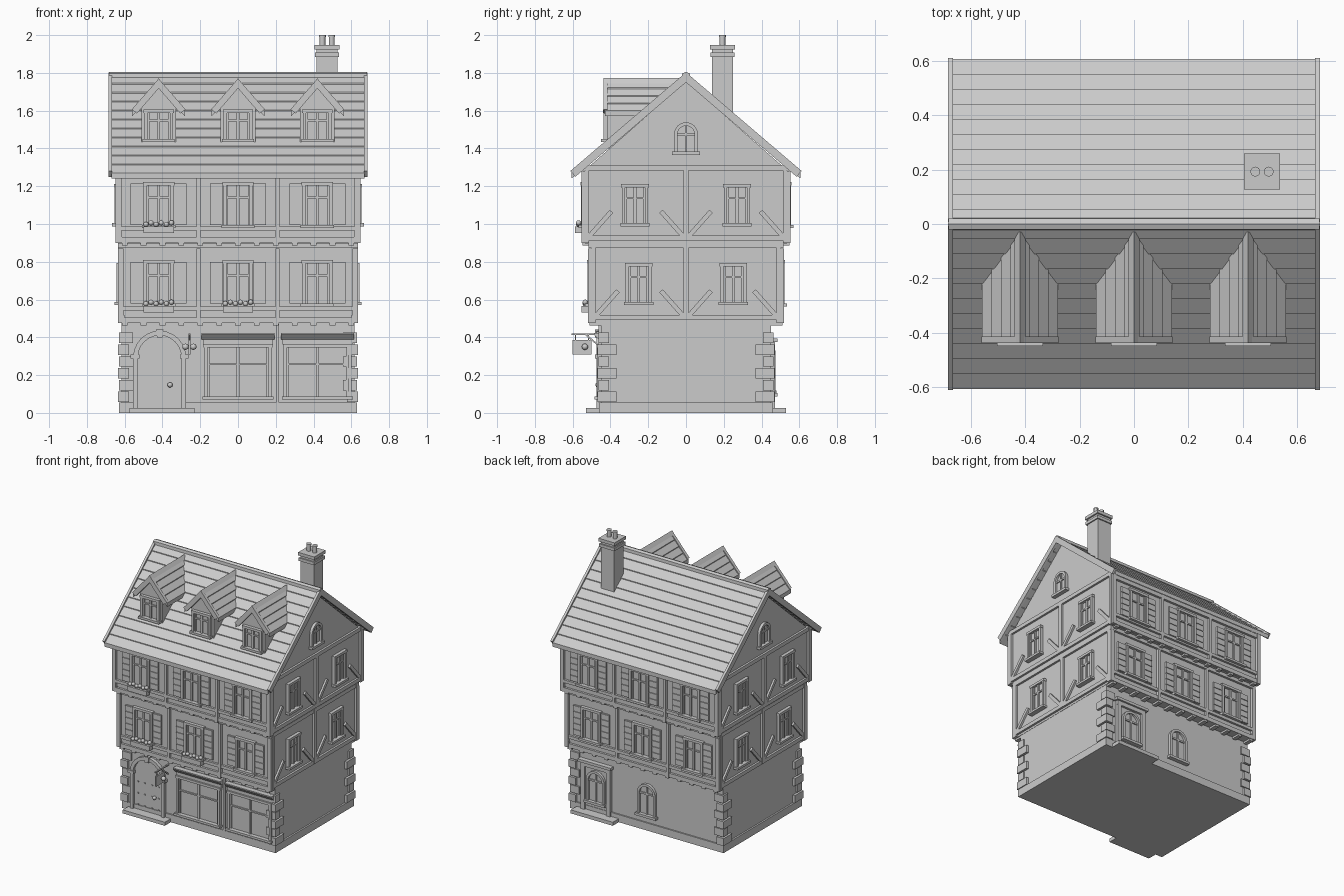
import bpy, bmesh, math
from mathutils import Matrix, Vector

if "Cube" in bpy.data.objects:
    bpy.data.objects.remove(bpy.data.objects["Cube"])

stone = bpy.data.materials.new("light_grey")
stone.diffuse_color = (0.6, 0.6, 0.6, 1)
stone.use_nodes = True
stone.node_tree.nodes["Principled BSDF"].inputs["Base Color"].default_value = stone.diffuse_color
parts = {}
FRONT, RIGHT, BACK, LEFT = 0, 90, 180, 270


def part(name):
    return parts.setdefault(name, bmesh.new()) if name not in parts else parts[name]


def prism(name, pts, d0, d1, a=FRONT):
    """Outline in wall coordinates (u along, z up), extruded outward from d0 to d1."""
    bm, rot = part(name), Matrix.Rotation(math.radians(a), 3, 'Z')
    lo, hi = [[bm.verts.new(rot @ Vector((u, -d, z))) for u, z in pts] for d in (d0, d1)]
    bm.faces.new(lo)
    bm.faces.new(hi[::-1])
    for i in range(len(pts)):
        j = (i + 1) % len(pts)
        bm.faces.new((lo[i], hi[i], hi[j], lo[j]))


def box(name, u0, u1, d0, d1, z0, z1, a=FRONT):
    prism(name, [(u0, z0), (u1, z0), (u1, z1), (u0, z1)], d0, d1, a)


def bar(name, p, q, width, d0, d1, a=FRONT):
    p, q = Vector(p), Vector(q)
    t = (q - p).normalized() * width / 2
    n = Vector((-t.y, t.x))
    prism(name, [p - n, q - n, q + n, p + n], d0, d1, a)


def arc(u, z, r, n=12):
    return [(u + r * math.cos(math.pi * i / n), z + r * math.sin(math.pi * i / n)) for i in range(n + 1)]


def arch(name, u, z0, spring, r0, r1, d0, d1, a):
    """Round arch ring standing on two jambs."""
    inner, outer = arc(u, spring, r0), arc(u, spring, r1)
    pts = [(u + r0, z0), (u + r1, z0)] + outer + [(u - r1, z0), (u - r0, z0)] + inner[::-1]
    prism(name, pts, d0, d1, a)


def ball(name, loc, r):
    bmesh.ops.create_icosphere(part(name), subdivisions=2, radius=r, matrix=Matrix.Translation(loc))


def window(u, z0, z1, hw, d, a, transom=0.66, name="window_frames"):
    box("window_glass", u - hw, u + hw, d - 0.01, d + 0.004, z0, z1, a)
    for k in (-1, 1):
        x = sorted((u + k * hw, u + k * (hw - 0.018)))
        box(name, x[0], x[1], d - 0.01, d + 0.022, z0, z1, a)
        x = sorted((u + k * (hw - 0.018), u + k * (hw - 0.028)))
        box(name, x[0], x[1], d - 0.01, d + 0.012, z0, z1, a)
    box(name, u - hw - 0.003, u + hw + 0.003, d - 0.01, d + 0.024, z1 - 0.018, z1, a)
    box(name, u - 0.007, u + 0.007, d - 0.01, d + 0.014, z0, z1, a)
    zt = z0 + (z1 - z0) * transom
    box(name, u - hw, u + hw, d - 0.01, d + 0.013, zt - 0.005, zt + 0.005, a)
    box("window_sills", u - hw - 0.008, u + hw + 0.008, d - 0.01, d + 0.035, z0 - 0.002, z0 + 0.014, a)


def arched_window(u, z0, spring, r, d, a):
    prism("window_glass", [(u - r, z0), (u + r, z0)] + arc(u, spring, r), d - 0.01, d + 0.004, a)
    arch("window_frames", u, z0, spring, r - 0.018, r, d - 0.01, d + 0.02, a)
    box("window_frames", u - 0.006, u + 0.006, d - 0.01, d + 0.012, z0, spring + r - 0.01, a)
    box("window_frames", u - r + 0.01, u + r - 0.01, d - 0.01, d + 0.012, spring - 0.006, spring + 0.006, a)
    box("window_sills", u - r - 0.01, u + r + 0.01, d - 0.01, d + 0.03, z0 - 0.004, z0 + 0.014, a)


def shutter(u0, u1, z0, z1, d, a):
    box("shutters", u0, u1, d - 0.01, d + 0.008, z0, z1, a)
    h = (z1 - z0) / 5
    for i in range(5):
        box("shutters", u0, u1, d, d + 0.014, z0 + i * h + 0.002, z0 + (i + 1) * h - 0.002, a)


# Storey walls and plinth
box("ground_walls", -0.618, 0.618, -0.45, 0.45, 0, 0.48)
box("plinth", -0.63, 0.63, -0.46, 0.46, 0, 0.056)
box("middle_walls", -0.62, 0.62, -0.50, 0.50, 0.476, 0.9)
box("upper_walls", -0.633, 0.633, -0.535, 0.535, 0.898, 1.29)
prism("gable_walls", [(-0.535, 1.285), (0.535, 1.285), (0, 1.755)], -0.633, 0.633, RIGHT)

# Timber framing, windows and shutters: (bottom, top, wall depth, wall half width)
for z0, z1, dy, dx in ((0.476, 0.90, 0.50, 0.62), (0.90, 1.31, 0.535, 0.633)):
    first = z0 < 0.6
    for a in (FRONT, BACK):
        for u0, u1 in ((-dx - 0.015, -dx + 0.015), (-0.221, -0.199), (0.199, 0.221), (dx - 0.015, dx + 0.015)):
            box("timber_posts", u0, u1, dy - 0.02, dy + 0.018, z0, z1 - 0.03, a)
        for b0, b1 in ((z0, z0 + 0.03), (z0 + 0.066, z0 + 0.088), (z1 - 0.028, z1 - (0 if first else 0.03))):
            if b1 > b0:
                box("timber_rails", -dx - 0.013, dx + 0.013, dy - 0.02, dy + 0.016, b0, b1, a)
        box("eave_rail", -0.645, 0.645, 0.52, 0.552, 1.25, 1.28, a)
        for i in range(13):
            u = (i - 6) * 0.1
            box("joist_ends", u - 0.015, u + 0.015, dy - 0.06, dy + 0.012, z0 - 0.014, z0 + 0.004, a)
        for u in (-0.42, 0, 0.42):
            zb = 0.566 if first else 0.98
            window(u, zb, zb + 0.243, 0.08, dy, a)
            shutter(u - 0.148, u - 0.081, zb + 0.014, zb + 0.234, dy, a)
            shutter(u + 0.081, u + 0.148, zb + 0.014, zb + 0.234, dy, a)
    for a in (RIGHT, LEFT):
        zl = z0 + (0.015 if first else 0.012)
        box("timber_rails", -dy - 0.014, dy + 0.014, dx - 0.02, dx + 0.015, zl, zl + 0.028, a)
        box("timber_rails", -dy - 0.014, dy + 0.014, dx - 0.02, dx + 0.015, z1 - 0.028, z1, a)
        box("timber_posts", -0.014, 0.014, dx - 0.02, dx + 0.016, zl, z1, a)
        for k in (-1, 1):
            u = k * dy
            box("timber_posts", min(u, u - k * 0.022), max(u, u - k * 0.022), dx - 0.02, dx + 0.016, z0, z1, a)
            bar("braces", (k * (dy - 0.02), zl + 0.02), (k * (dy - 0.14), zl + 0.155), 0.024, dx - 0.01, dx + 0.014, a)
            bar("braces", (k * 0.012, zl + 0.02), (k * 0.132, zl + 0.155), 0.024, dx - 0.01, dx + 0.014, a)
            zb = 0.572 if first else 0.99
            window(k * (0.25 if first else 0.27), zb, zb + 0.222, 0.07, dx, a)
for a in (RIGHT, LEFT):
    arched_window(0, 1.37, 1.475, 0.063, 0.633, a)

# Corner quoins, alternating long and short
for i in range(6):
    z = 0.057 + i * 0.0625
    sx, sy = (0.058, 0.10) if i % 2 == 0 else (0.075, 0.055)
    p = 0.018 if i % 2 == 0 else 0.012
    for kx in (-1, 1):
        for a in (FRONT, BACK):
            u = sorted((kx * (0.618 + p), kx * (0.618 + p - sx)))
            box("quoins", u[0], u[1], 0.45 + p - sy, 0.45 + p, z, z + 0.055, a)

# Main roof: overlapping courses, ridge cap, bargeboards
def top(y):
    return 1.793 - 0.86 * y


for k in (-1, 1):
    for i in range(11):
        y0, y1 = i * 0.0552, (i + 1) * 0.0552
        prism("roof_courses", [(k * y0, top(y0) - 0.006), (k * y1, top(y1)), (k * y1, top(y1) - 0.03),
                               (k * y0, top(y0) - 0.036)], -0.67, 0.67, RIGHT)
    for a in (RIGHT, LEFT):
        prism("bargeboards", [(0, 1.803), (k * 0.612, 1.281), (k * 0.586, 1.25), (0, 1.75)], 0.667, 0.685, a)
prism("ridge_cap", [(-0.022, 1.775), (0.022, 1.775), (0.02, 1.797), (0, 1.805), (-0.02, 1.797)], -0.683, 0.683, RIGHT)

# Dormers
for c in (-0.42, 0, 0.42):
    prism("dormer_walls", [(c - 0.092, 1.40), (c + 0.092, 1.40), (c + 0.092, 1.63), (c, 1.735), (c - 0.092, 1.63)], 0.1, 0.415)
    window(c, 1.437, 1.605, 0.077, 0.415, FRONT)
    for k in (-1, 1):
        for i in range(4):
            x0, x1 = i * 0.035, (i + 1) * 0.035
            t0, t1 = 1.762 - 1.15 * x0, 1.762 - 1.15 * x1
            prism("dormer_roofs", [(c + k * x0, t0 - 0.006), (c + k * x1, t1), (c + k * x1, t1 - 0.03),
                                   (c + k * x0, t0 - 0.036)], 0.035, 0.43)
        prism("dormer_bargeboards", [(c, 1.769), (c + k * 0.142, 1.607), (c + k * 0.115, 1.585), (c, 1.718)], 0.415, 0.438)
    prism("dormer_ridges", [(c - 0.02, 1.745), (c + 0.02, 1.745), (c, 1.772)], 0.03, 0.438)

# Chimney
def square(name, h, z0, z1):
    box(name, 0.471 - h, 0.471 + h, -0.193 - h, -0.193 + h, z0, z1)


square("chimney_stack", 0.055, 1.5, 1.94)
square("chimney_caps", 0.064, 1.885, 1.907)
square("chimney_caps", 0.066, 1.925, 1.948)
for x in (0.447, 0.496):
    for r, z0, z1 in ((0.015, 1.945, 1.995), (0.018, 1.99, 2.0)):
        bmesh.ops.create_cone(part("chimney_pots"), cap_ends=True, segments=16, radius1=r, radius2=r,
                              depth=z1 - z0, matrix=Matrix.Translation((x, 0.193, (z0 + z1) / 2)))

# Front door with stone arch, studs and knob
c = -0.415
prism("front_door", [(c - 0.118, 0.02), (c + 0.118, 0.02)] + arc(c, 0.295, 0.118), 0.44, 0.455)
arch("door_arch", c, 0.02, 0.295, 0.115, 0.14, 0.44, 0.475, FRONT)
prism("door_keystone", [(c - 0.014, 0.40), (c + 0.014, 0.40), (c + 0.02, 0.442), (c - 0.02, 0.442)], 0.44, 0.482)
for k in (-1, 1):
    box("door_imposts", c + k * 0.13 - 0.023, c + k * 0.13 + 0.023, 0.44, 0.482, 0.288, 0.308)
for z in (0.06, 0.145, 0.23):
    for u in (-0.085, -0.03, 0.03, 0.085):
        box("door_studs", c + u - 0.004, c + u + 0.004, 0.45, 0.461, z - 0.004, z + 0.004)
ball("door_knob", (c + 0.055, -0.466, 0.148), 0.014)
for a in (FRONT, BACK):
    box("doorsteps", -0.575, -0.23, 0.44, 0.53, 0, 0.026, a)

# Back door with arched lights and cornice, plus arched window
c = -0.415
box("back_door", c - 0.1, c + 0.1, 0.44, 0.456, 0.02, 0.36, BACK)
for k in (-1, 1):
    box("back_door_frame", c + k * 0.105 - 0.016, c + k * 0.105 + 0.016, 0.44, 0.472, 0.02, 0.36, BACK)
box("back_door_frame", c - 0.122, c + 0.122, 0.44, 0.472, 0.345, 0.375, BACK)
box("back_door_frame", c - 0.135, c + 0.135, 0.44, 0.485, 0.375, 0.395, BACK)
arched_window(c, 0.09, 0.255, 0.075, 0.455, BACK)
arched_window(0, 0.105, 0.27, 0.075, 0.45, BACK)

# Shop windows with sloped cornices
for c in (0.0, 0.421):
    window(c, 0.074, 0.365, 0.18, 0.45, FRONT, 0.63, "shop_frames")
    box("shop_fascia", c - 0.186, c + 0.186, 0.44, 0.462, 0.362, 0.392)
    prism("shop_cornices", [(-0.45, 0.388), (-0.462, 0.388), (-0.488, 0.416), (-0.488, 0.424), (-0.45, 0.424)],
          c - 0.193, c + 0.193, RIGHT)
box("shop_pilaster", 0.202, 0.218, 0.44, 0.462, 0.056, 0.47)

# Hanging sign on a bracket
box("sign_bracket", -0.262, -0.252, 0.45, 0.605, 0.412, 0.420)
bar("sign_bracket", (-0.455, 0.35), (-0.53, 0.414), 0.008, -0.262, -0.252, RIGHT)
for y in (-0.585, -0.515):
    bar("sign_bracket", (y, 0.38), (y, 0.415), 0.005, -0.26, -0.254, RIGHT)
prism("sign_board", [(-0.6, 0.31), (-0.5, 0.31), (-0.5, 0.385), (-0.6, 0.385)], -0.263, -0.251, RIGHT)
for s in (-0.028, 0.014):
    ball("sign_ornament", (-0.25 + s, -0.535, 0.35), 0.017)

# Flower boxes
for u, z, d in ((-0.42, 0.952, 0.535), (-0.42, 0.532, 0.50), (0, 0.532, 0.50)):
    box("flower_boxes", u - 0.08, u + 0.08, d + 0.015, d + 0.052, z, z + 0.035)
    for i in range(6):
        ball("flowers", (u + (i - 2.5) * 0.027, -d - 0.034, z + 0.046 + 0.008 * (i % 2)), 0.014)

# Turn every part into an object
for name, bm in parts.items():
    bmesh.ops.recalc_face_normals(bm, faces=bm.faces)
    mesh = bpy.data.meshes.new(name)
    bm.to_mesh(mesh)
    bm.free()
    mesh.materials.append(stone)
    obj = bpy.data.objects.new(name, mesh)
    bpy.context.collection.objects.link(obj)
    if name in ("chimney_pots", "door_knob", "flowers", "sign_ornament"):
        bpy.ops.object.select_all(action='DESELECT')
        obj.select_set(True)
        bpy.context.view_layer.objects.active = obj
        bpy.ops.object.shade_smooth_by_angle()
